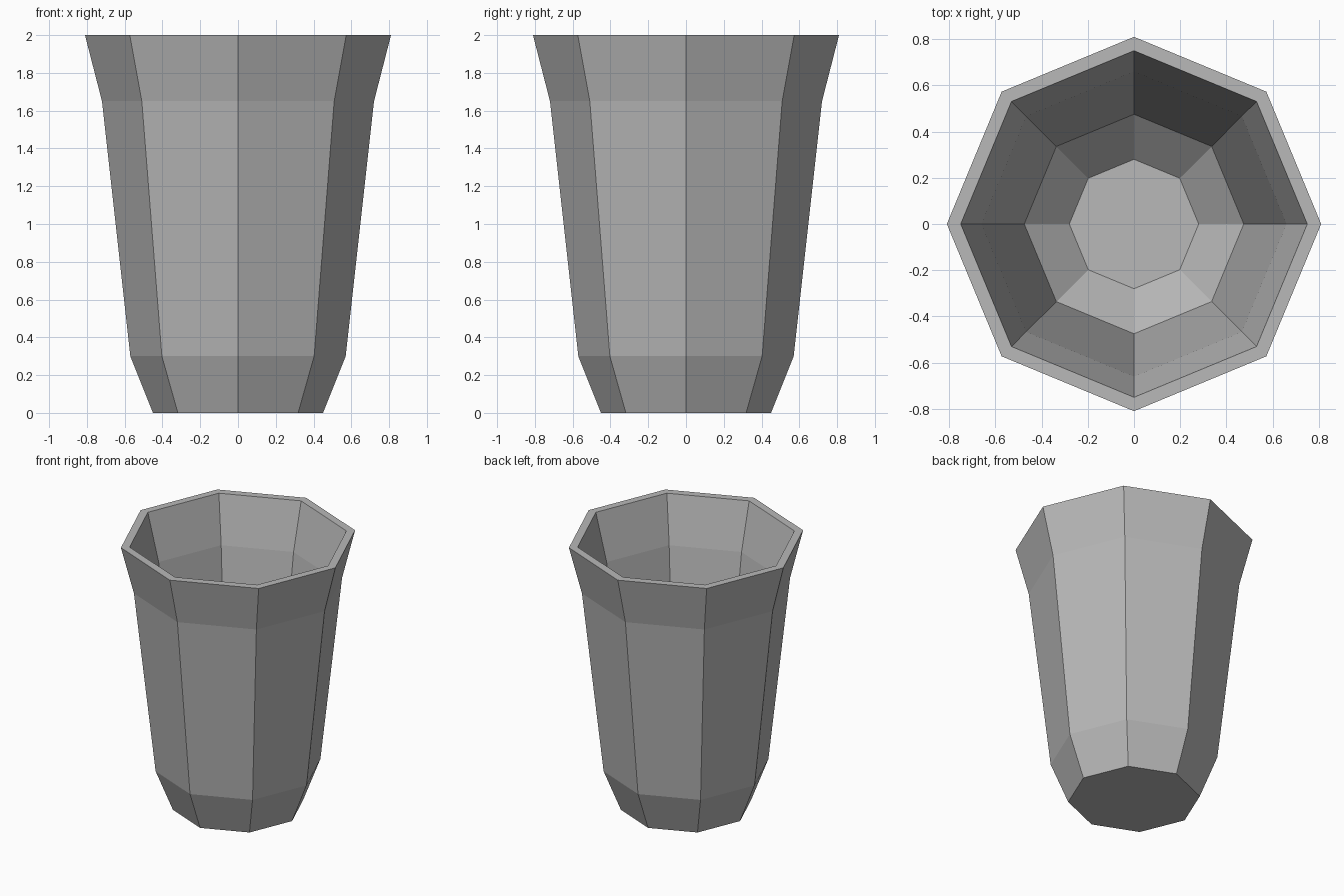
import bpy, bmesh, math

if "Cube" in bpy.data.objects:
    bpy.data.objects.remove(bpy.data.objects["Cube"])

SIDES = 8
# (radius, height): up the outside, over the rim, down the inside
PROFILE = [(0.45, 0), (0.57, 0.30), (0.72, 1.65), (0.81, 2.0),
           (0.75, 2.0), (0.66, 1.65), (0.475, 0.32), (0.28, 0.14)]

# Cup: octagonal lathe closed by outer base and inner floor
bm = bmesh.new()
rings = [[bm.verts.new((r * math.cos(math.tau * i / SIDES),
                        r * math.sin(math.tau * i / SIDES), z))
          for i in range(SIDES)] for r, z in PROFILE]
for a, b in zip(rings, rings[1:]):
    for i in range(SIDES):
        j = (i + 1) % SIDES
        bm.faces.new((a[i], a[j], b[j], b[i]))
bm.faces.new(rings[0][::-1])
bm.faces.new(rings[-1])
bmesh.ops.recalc_face_normals(bm, faces=bm.faces[:])

mesh = bpy.data.meshes.new("cup")
bm.to_mesh(mesh)
bm.free()
cup = bpy.data.objects.new("cup", mesh)
bpy.context.collection.objects.link(cup)

# Plain grey
grey = bpy.data.materials.new("grey")
grey.diffuse_color = (0.48, 0.48, 0.48, 1)
grey.use_nodes = True
grey.node_tree.nodes["Principled BSDF"].inputs["Base Color"].default_value = grey.diffuse_color
mesh.materials.append(grey)
